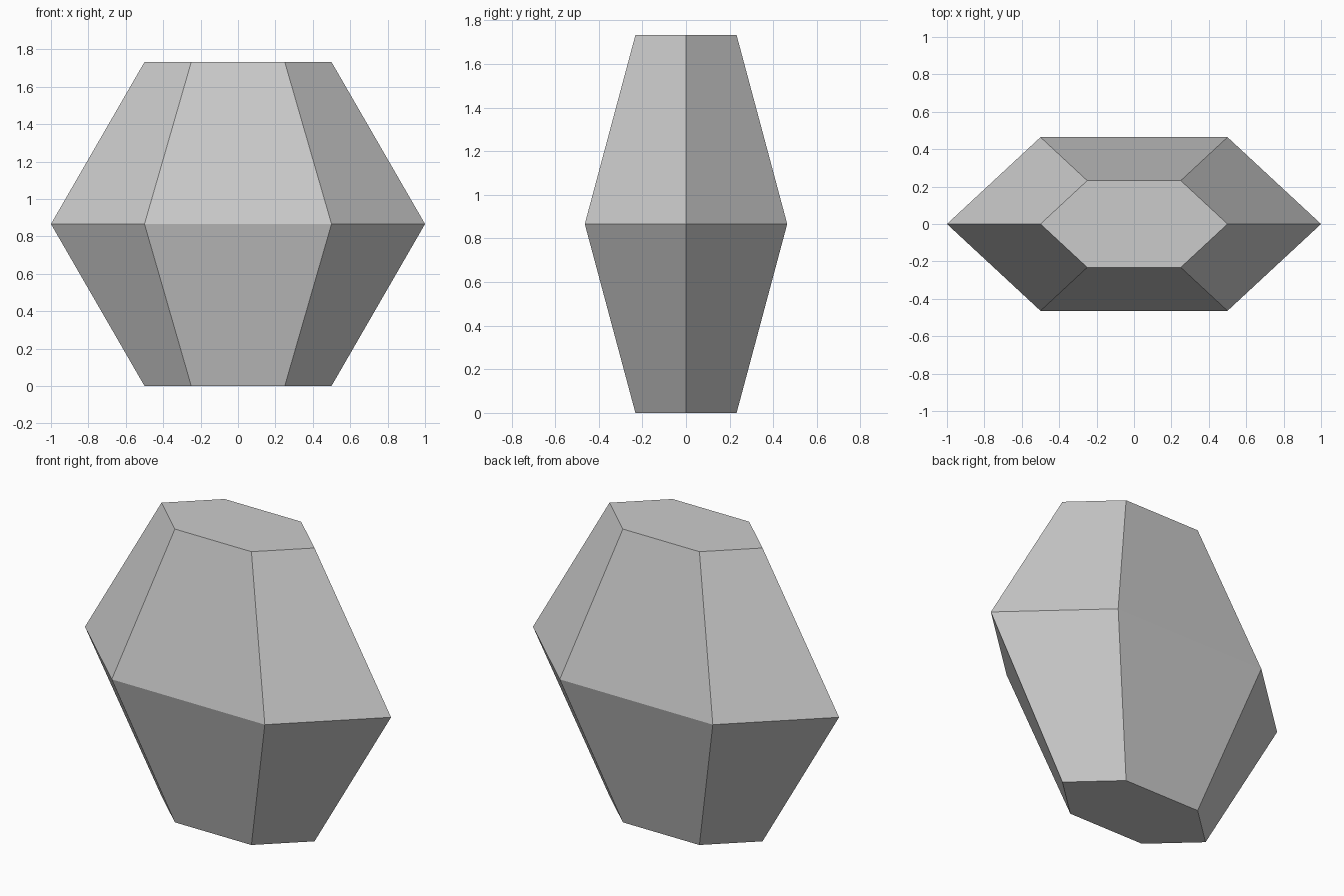
import bpy, bmesh, math

old = bpy.data.objects.get("Cube")
if old:
    bpy.data.objects.remove(old, do_unlink=True)

HALF_HEIGHT = 0.866
DEPTH = 0.464

# Single stone colour
stone = bpy.data.materials.new("stone_grey")
stone.use_nodes = True
colour = (0.6, 0.6, 0.6, 1)
stone.diffuse_color = colour
stone.node_tree.nodes["Principled BSDF"].inputs["Base Color"].default_value = colour


def hexagon(bm, scale, z):
    """Flattened six-sided ring with a corner on +x."""
    ring = []
    for i in range(6):
        a = math.radians(60 * i)
        y = math.sin(a) / math.sin(math.radians(60)) * DEPTH
        ring.append(bm.verts.new((scale * math.cos(a), scale * y, z)))
    return ring


# Faceted gem: wide hexagonal girdle tapering to half size above and below
bm = bmesh.new()
rings = [hexagon(bm, s, z) for s, z in
         ((0.5, 0), (1, HALF_HEIGHT), (0.5, 2 * HALF_HEIGHT))]
for low, high in zip(rings, rings[1:]):
    for i in range(6):
        j = (i + 1) % 6
        bm.faces.new((low[i], low[j], high[j], high[i]))
bm.faces.new(rings[0][::-1])
bm.faces.new(rings[-1])
bmesh.ops.recalc_face_normals(bm, faces=bm.faces)

mesh = bpy.data.meshes.new("faceted_gem")
bm.to_mesh(mesh)
bm.free()
mesh.materials.append(stone)
gem = bpy.data.objects.new("faceted_gem", mesh)
bpy.context.collection.objects.link(gem)
